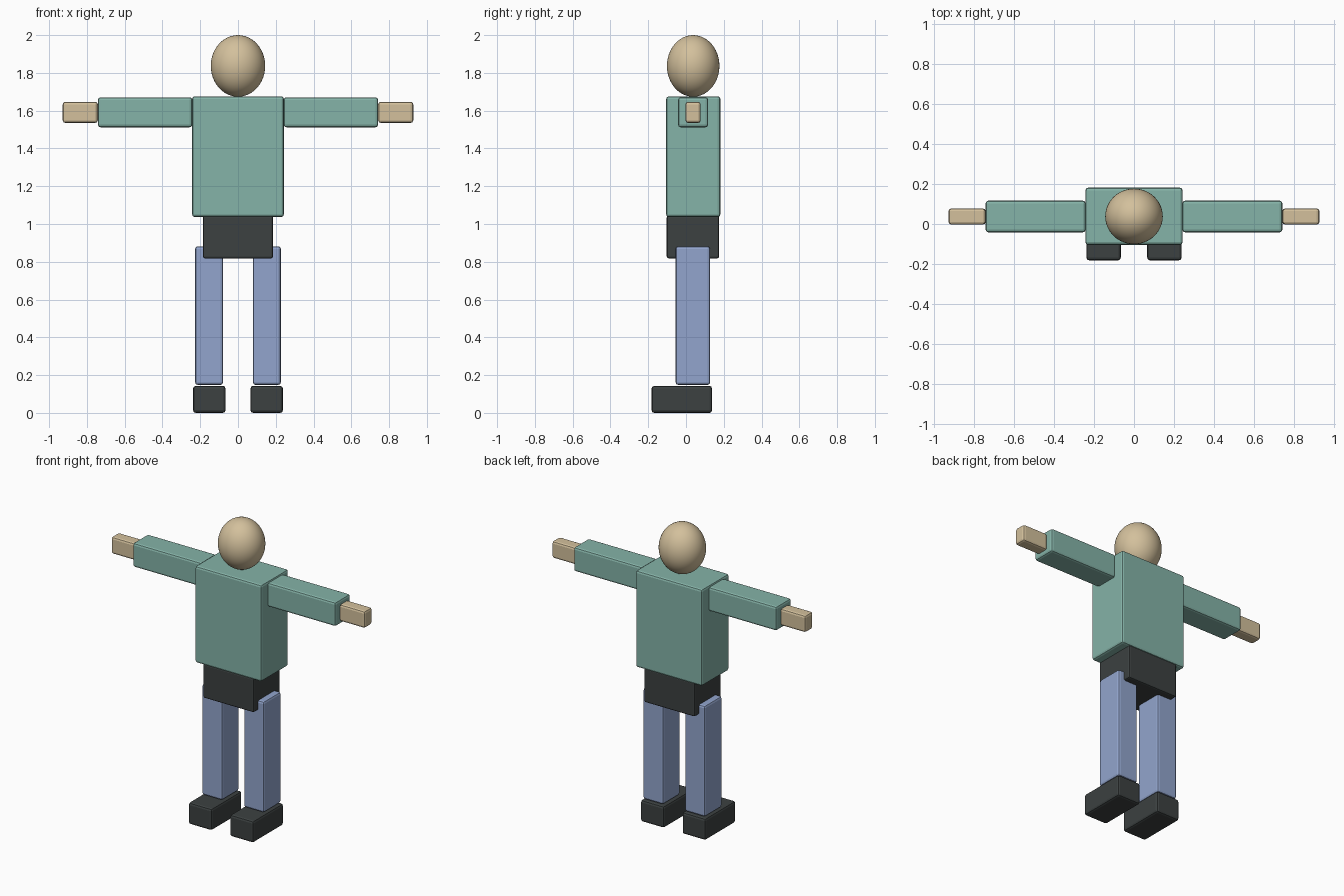
import bpy

if "Cube" in bpy.data.objects:
    bpy.data.objects.remove(bpy.data.objects["Cube"])


def material(name, rgb):
    """Flat colour given as 0-255 sRGB, stored linear."""
    def lin(c):
        c /= 255
        return c / 12.92 if c <= 0.04045 else ((c + 0.055) / 1.055) ** 2.4
    m = bpy.data.materials.new(name)
    m.diffuse_color = (*[lin(c) for c in rgb], 1)
    m.use_nodes = True
    m.node_tree.nodes["Principled BSDF"].inputs["Base Color"].default_value = m.diffuse_color
    return m


TEAL = material("teal shirt", (133, 179, 168))
SKIN = material("tan skin", (211, 192, 156))
BLUE = material("blue trousers", (146, 165, 205))
DARK = material("dark grey", (60, 65, 65))


def box(name, x, y, z, mat, bevel=0.014):
    """Box with softened edges, from its x, y and z ranges."""
    bpy.ops.mesh.primitive_cube_add(
        size=1, location=[(a + b) / 2 for a, b in (x, y, z)])
    ob = bpy.context.object
    ob.name = name
    ob.scale = [b - a for a, b in (x, y, z)]
    bpy.ops.object.transform_apply(location=False, rotation=False, scale=True)
    ob.data.materials.append(mat)
    mod = ob.modifiers.new("soft edges", 'BEVEL')
    mod.width = bevel
    mod.segments = 2
    return ob


# Head: smooth ellipsoid
bpy.ops.mesh.primitive_uv_sphere_add(
    segments=48, ring_count=24, radius=1, location=(0, 0.038, 1.837))
head = bpy.context.object
head.name = "head"
head.scale = (0.144, 0.139, 0.163)
bpy.ops.object.transform_apply(location=False, rotation=False, scale=True)
bpy.ops.object.shade_smooth()
head.data.materials.append(SKIN)

# Torso and hips
box("torso", (-0.243, 0.243), (-0.105, 0.182), (1.037, 1.676), TEAL)
box("hips", (-0.185, 0.185), (-0.102, 0.176), (0.818, 1.045), DARK, 0.01)

# Limbs, repeated on both sides
LIMBS = [
    ("arm", (0.242, 0.742), (-0.042, 0.117), (1.512, 1.671), TEAL),
    ("hand", (0.742, 0.928), (-0.003, 0.078), (1.535, 1.647), SKIN),
    ("leg", (0.079, 0.227), (-0.055, 0.128), (0.148, 0.882), BLUE),
    ("shoe", (0.066, 0.238), (-0.182, 0.138), (0.0, 0.143), DARK),
]
for side, s in (("left", 1), ("right", -1)):
    for part, x, y, z, mat in LIMBS:
        box(f"{side}_{part}", sorted(s * v for v in x), y, z, mat)
